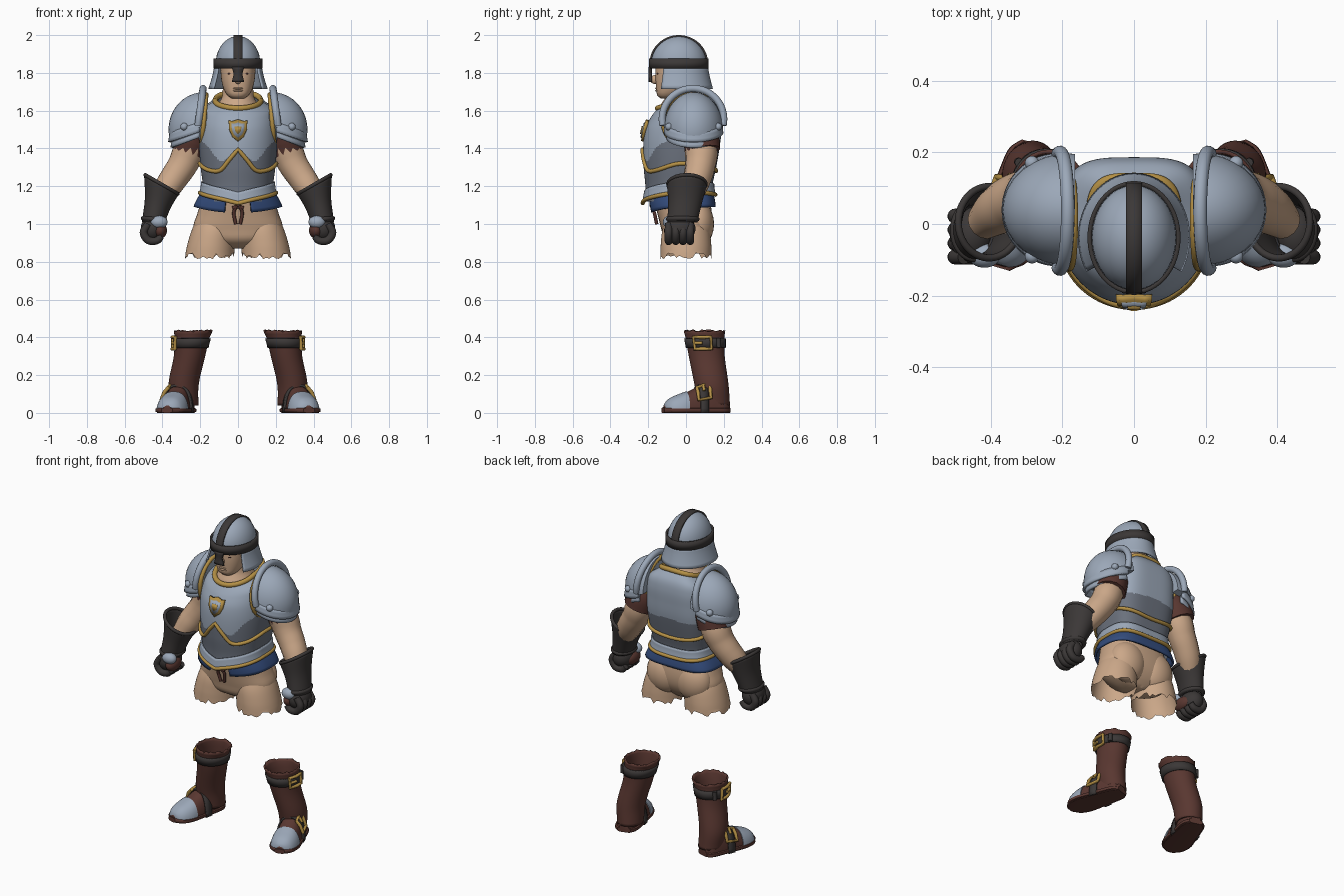
import bpy, bmesh, random
from math import sin, cos, pi, radians, copysign
from mathutils import Vector, Matrix

random.seed(4)
if "Cube" in bpy.data.objects:
    bpy.data.objects.remove(bpy.data.objects["Cube"])


def material(name, rgb):
    m = bpy.data.materials.new(name)
    m.use_nodes = True
    m.diffuse_color = (*rgb, 1)
    m.node_tree.nodes["Principled BSDF"].inputs["Base Color"].default_value = (*rgb, 1)
    return m


STEEL = material("steel", (.33, .39, .48))
DARK = material("shaded_steel", (.15, .17, .21))
GOLD = material("gold", (.46, .28, .06))
SKIN = material("skin", (.60, .39, .25))
BLUE = material("blue_cloth", (.035, .075, .21))
BROWN = material("brown_leather", (.10, .038, .030))
BLACK = material("charcoal_leather", (.044, .039, .038))


def finish(name, bm, mat, mirror=False, thick=0, rule=None):
    bmesh.ops.recalc_face_normals(bm, faces=bm.faces)
    if rule:
        for f in bm.faces:
            f.material_index = rule(f.calc_center_median())
    me = bpy.data.meshes.new(name)
    bm.to_mesh(me)
    bm.free()
    for m in (mat if isinstance(mat, list) else [mat]):
        me.materials.append(m)
    me.shade_smooth()
    me.set_sharp_from_angle(angle=radians(42))
    ob = bpy.data.objects.new(name, me)
    bpy.context.scene.collection.objects.link(ob)
    if thick:
        mod = ob.modifiers.new("thickness", 'SOLIDIFY')
        mod.thickness, mod.offset = thick, 0
    if mirror:
        ob.modifiers.new("mirror", 'MIRROR')


def interp(rows, t):
    """Smooth interpolation of table rows whose first column is the parameter."""
    t = min(max(t, rows[0][0]), rows[-1][0])
    i = next((k for k in range(len(rows) - 1) if t <= rows[k + 1][0]), len(rows) - 2)
    a, b = rows[i], rows[i + 1]
    p, q = rows[max(i - 1, 0)], rows[min(i + 2, len(rows) - 1)]
    h = b[0] - a[0]
    s = (t - a[0]) / h
    out = []
    for k in range(1, len(a)):
        m0 = (b[k] - p[k]) / (b[0] - p[0]) * h
        m1 = (q[k] - a[k]) / (q[0] - a[0]) * h
        out.append((2*s**3 - 3*s*s + 1) * a[k] + (s**3 - 2*s*s + s) * m0
                   + (3*s*s - 2*s**3) * b[k] + (s**3 - s*s) * m1)
    return out


def grid(name, fn, nu, nv, mat, wrap=True, caps=False, **kw):
    """Surface through fn(u, v), u and v from 0 to 1; wrap joins the u ends."""
    bm = bmesh.new()
    n = nu if wrap else nu + 1
    rows = [[bm.verts.new(fn(i / nu, j / nv)) for i in range(n)] for j in range(nv + 1)]
    for a, b in zip(rows, rows[1:]):
        for i in range(nu):
            k = (i + 1) % n
            bm.faces.new((a[i], a[k], b[k], b[i]))
    if caps:
        bm.faces.new(rows[0])
        bm.faces.new(rows[-1])
    finish(name, bm, mat, **kw)


def ball(name, c, r, mat, clips=(), **kw):
    bm = bmesh.new()
    bmesh.ops.create_uvsphere(bm, u_segments=32, v_segments=20, radius=1,
                              matrix=Matrix.Translation(c) @ Matrix.Diagonal((*r, 1)))
    for co, no in clips:
        bmesh.ops.bisect_plane(bm, geom=bm.verts[:] + bm.edges[:] + bm.faces[:],
                               plane_co=co, plane_no=no, clear_outer=True)
        bmesh.ops.holes_fill(bm, edges=bm.edges[:])
    finish(name, bm, mat, **kw)


def tube(name, pts, r, mat, cyclic=False, mirror=False):
    """Round bar along points; r is one radius or one per point."""
    rs = r if isinstance(r, list) else [r] * len(pts)
    rows = [(i, *p, q) for i, (p, q) in enumerate(zip(pts, rs))]
    if not cyclic:
        n = (len(rows) - 1) * 8
        rows = [(i, *interp(rows, i / 8)) for i in range(n + 1)]
    cu = bpy.data.curves.new(name, 'CURVE')
    cu.dimensions, cu.bevel_depth, cu.bevel_resolution = '3D', 1, 5
    cu.use_fill_caps = True
    sp = cu.splines.new('POLY')
    sp.points.add(len(rows) - 1)
    sp.use_cyclic_u = cyclic
    for p, row in zip(sp.points, rows):
        p.co, p.radius = (*row[1:4], 1), row[4]
    tmp = bpy.data.objects.new(name + "_path", cu)
    bm = bmesh.new()
    me = bpy.data.meshes.new_from_object(tmp)
    bm.from_mesh(me)
    bpy.data.objects.remove(tmp)
    bpy.data.meshes.remove(me)
    finish(name, bm, mat, mirror=mirror)


def surf(rows, ang, z, off=0, nf=2.0, nb=3.5):
    """Point on a body built of rows (z, half width, front, back, tilt); angle 0 is front."""
    a, yf, yb, tilt = interp(rows, z)
    s, c = sin(ang), cos(ang)
    e = 2 / (nf if c > 0 else nb)
    sx, sc = copysign(abs(s) ** e, s), copysign(abs(c) ** e, c)
    return Vector(((a + off) * sx, (yf + yb) / 2 - ((yb - yf) / 2 + off) * sc, z - tilt * c))


def around(table, ang):
    d = abs((ang + pi) % (2 * pi) - pi)
    return interp(table, d * 180 / pi)[0]


# Breastplate, coloured by height around the body
TORSO = [(1.12, .192, -.215, .145, 0), (1.20, .186, -.215, .14, 0), (1.30, .198, -.224, .16, 0),
         (1.42, .207, -.226, .18, 0), (1.50, .205, -.216, .185, 0), (1.57, .198, -.192, .185, .015),
         (1.615, .18, -.172, .17, .03), (1.655, .115, -.148, .125, .04)]
TRIM = [(0, 1.395), (12, 1.345), (28, 1.285), (50, 1.285), (90, 1.32), (135, 1.30), (180, 1.28)]
SHADE = [(0, 1.39), (25, 1.335), (50, 1.41), (90, 1.46), (135, 1.40), (180, 1.41)]
HEM = [(0, 1.11), (30, 1.135), (90, 1.165), (180, 1.155)]


def shaded(c):
    d = Vector((c.x / .205, -(c.y + .02) / .2)).normalized()
    return int(c.z < around(SHADE, abs(Vector((0, 1)).angle_signed(d))))


def chest(ang, z, off=0):
    return surf(TORSO, ang, z, off)


def loop(fn, n=96):
    return [fn(2 * pi * i / n) for i in range(n)]


grid("breastplate", lambda u, v: chest(2*pi*u, 1.12 + .535*v), 120, 80, [STEEL, DARK], rule=shaded)
tube("chest_trim", loop(lambda a: chest(a, around(TRIM, a), .003)), .011, GOLD, cyclic=True)
tube("collar", loop(lambda a: chest(a, 1.652)), .015, GOLD, cyclic=True)
grid("waist_plate", lambda u, v: chest(2*pi*u, around(HEM, 2*pi*u) + .058*v, .013 - .009*v),
     96, 4, STEEL, thick=.008)
tube("waist_trim", loop(lambda a: chest(a, around(HEM, a), .014)), .011, GOLD, cyclic=True)
tube("armhole_trim", loop(lambda a: (.181 - .012*sin(a), .01 + .13*cos(a), 1.545 + .14*sin(a)), 48),
     .013, GOLD, cyclic=True, mirror=True)


# Shield badge on the chest
def badge(name, k, off, mat):
    half = [(0, .055), (.03, .045), (.05, .05), (.046, 0), (.03, -.035), (0, -.06)]
    bm = bmesh.new()
    outline = half + [(-x, z) for x, z in half[-2:0:-1]]
    bm.faces.new([bm.verts.new((x * k, chest(0, 1.497 + z * k).y - off, 1.497 + z * k))
                  for x, z in outline])
    finish(name, bm, mat, thick=.018)


badge("badge_rim", 1, .004, GOLD)
badge("badge_field", .7, .009, STEEL)
badge("badge_boss", .36, .014, GOLD)

# Blue cloth skirt, open at the front
CLOTH = [(1.06, .238, -.185, .152, 0), (1.11, .222, -.195, .15, 0), (1.18, .182, -.20, .135, 0)]


def cloth(u, v):
    ang = radians(17 + 326*u)
    low = 1.06 + .03 * sin(ang)**2 if cos(ang) > 0 else 1.09
    return surf(CLOTH, ang, 1.18 + (low - 1.18) * v)


grid("cloth_skirt", cloth, 80, 6, BLUE, wrap=False, thick=.012)

# Hips and ragged thighs
HIPS = [(.87, .07, -.05, .06, 0), (.91, .18, -.11, .10, 0), (.97, .235, -.13, .13, 0),
        (1.05, .217, -.15, .137, 0), (1.17, .175, -.18, .12, 0)]
grid("hips", lambda u, v: surf(HIPS, 2*pi*u, .87 + .30*v, 0, 2.3, 2.5), 48, 20, SKIN, caps=True)
ball("buttock", (.10, .062, 1.0), (.115, .086, .125), SKIN, mirror=True)
THIGH = [(0, .15, .13, .135, .835), (.4, .142, .124, .133, .90), (.75, .128, .112, .122, .98),
         (1, .115, .085, .09, 1.06)]


def thigh(u, v):
    cx, rx, ry, z = interp(THIGH, v)
    if v == 0:
        z += random.uniform(-.022, .014)
    return (cx + rx * sin(2*pi*u), -ry * cos(2*pi*u), z)


grid("thigh", thigh, 48, 12, SKIN, mirror=True)
tube("lace", [(.005, -.185, 1.10), (.022, -.168, 1.06), (.012, -.155, 1.0)], .009, BROWN, mirror=True)
tube("lace_knot", [(-.03, -.175, 1.085), (0, -.18, 1.092), (.03, -.175, 1.085)], .009, BROWN)

# Neck, head and face
NECK = [(1.56, .15, -.15, .13, 0), (1.63, .11, -.135, .10, 0), (1.67, .085, -.11, .06, 0),
        (1.76, .08, -.10, .05, 0)]
HEAD = [(1.665, .035, -.135, -.06, 0), (1.68, .055, -.152, -.03, 0), (1.72, .078, -.158, .03, 0),
        (1.78, .09, -.162, .06, 0), (1.88, .095, -.16, .08, 0)]
grid("neck", lambda u, v: surf(NECK, 2*pi*u, 1.56 + .2*v, 0, 2, 2), 40, 10, SKIN, caps=True)
grid("head", lambda u, v: surf(HEAD, 2*pi*u, 1.665 + .215*v, 0, 2.4, 2.2), 40, 14, SKIN, caps=True)
ball("nose", (0, -.165, 1.765), (.018, .024, .024), SKIN)
for name, z in (("upper_lip", 1.718), ("lower_lip", 1.706)):
    ball(name, (0, -.154, z), (.026, .009, .006), SKIN)
ball("eye", (.04, -.147, 1.795), (.015, .008, .006), BROWN, mirror=True)


# Helmet
def helm(rx, ry, ang, z):
    return (rx * sin(ang), -.038 - ry * cos(ang), z)


ball("helmet_dome", (0, -.038, 1.85), (.118, .147, .145), STEEL, [((0, 0, 1.845), (0, 0, -1))])
grid("helmet_band", lambda u, v: helm(.124, .152, 2*pi*u, 1.822 + .053*v), 64, 1, BLACK, thick=.012)
grid("helmet_crest", lambda u, v: (.046*u - .023, -.038 - .15*cos(pi*v), 1.85 + .145*sin(pi*v)),
     2, 32, BLACK, wrap=False, thick=.010)
grid("nose_guard", lambda u, v: ((u - .5) * (.042 + .022*abs(2*v - 1)), -.193 + .012*abs(u - .5),
     1.752 + .08*v), 2, 6, BLACK, wrap=False, thick=.012)
grid("helmet_skirt", lambda u, v: helm(.122 + .030*v**1.3, .15 + .026*v**1.3,
     radians(58 + 244*u), 1.83 - .115*v), 48, 6, STEEL, wrap=False, thick=.010)

# Shoulder armour
ball("shoulder_dome", (.18, .04, 1.50), (.188, .158, .198), STEEL,
     [((.165, 0, 0), (-1, 0, 0)), ((.19, 0, 1.515), (-.28, 0, -1))], mirror=True)
tube("shoulder_flange", [(.207 - .022*sin(a), .037 + .163*cos(a), 1.555 + .162*sin(a))
     for a in (radians(d) for d in range(-12, 193, 12))], .019, STEEL, mirror=True)


def lame(name, r, ry, z, h):
    def point(u, v):
        a = radians(190*u - 95)
        return (.215 + (r + .008*v) * cos(a), .04 + (ry + .006*v) * sin(a), z - h*v - .05*cos(a))
    grid(name, point, 32, 3, STEEL, wrap=False, thick=.014, mirror=True)


lame("upper_lame", .140, .145, 1.535, .052)
lame("lower_lame", .128, .132, 1.50, .046)
for name, y in (("front_rivet", -.09), ("back_rivet", .17)):
    ball(name, (.285, y, 1.515), (.02, .02, .02), STEEL, mirror=True)

# Sleeves and bare arms
tube("sleeve", [(.19, .04, 1.53), (.235, .075, 1.46), (.260, .09, 1.385)], [.085, .099, .094],
     BROWN, mirror=True)
tube("arm", [(.22, .06, 1.48), (.262, .08, 1.38), (.295, .075, 1.31), (.335, .062, 1.25),
             (.375, .04, 1.19), (.42, .005, 1.11)], [.08, .086, .080, .076, .07, .05], SKIN, mirror=True)

# Gauntlets
CUFF = [(0, .448, -.02, .055, .074, 1.01), (.5, .425, -.005, .062, .083, 1.11),
        (1, .405, .005, .086, .10, 1.21)]


def cuff(u, v, off=0):
    cx, cy, rx, ry, z = interp(CUFF, v)
    s = sin(2*pi*u)
    return (cx + (rx + off)*s, cy - (ry + off)*cos(2*pi*u), z + .05*v*s)


grid("gauntlet_cuff", cuff, 40, 12, BLACK, thick=.012, mirror=True)
tube("cuff_rim", loop(lambda a: cuff(a / (2*pi), 1), 40), .010, BLACK, cyclic=True, mirror=True)
tube("wrist_band", loop(lambda a: cuff(a / (2*pi), .08, .002), 40), .012, BLACK, cyclic=True, mirror=True)
ball("fist", (.453, -.03, .975), (.062, .08, .07), BLACK, mirror=True)
ball("palm", (.412, -.055, .965), (.036, .062, .042), BROWN, mirror=True)
for i in range(4):
    y = -.092 + .038 * i
    tube(f"finger_{i + 1}", [(.475, y, 1.0), (.50, y, .955), (.475, y, .914), (.43, y, .912),
                             (.405, y, .935)], [.02, .021, .021, .02, .017], BLACK, mirror=True)
ball("thumb_plate", (.418, -.088, 1.01), (.045, .034, .034), STEEL, mirror=True)

# Boot shafts with upper straps
SHAFT = [(.04, .283, .15, .068, .078), (.15, .288, .135, .075, .085), (.30, .257, .11, .078, .09),
         (.40, .243, .10, .088, .098), (.44, .236, .098, .10, .106)]


def shaft(ang, z, off=0, jag=0):
    cx, cy, rx, ry = interp(SHAFT, z)
    return Vector((cx + (rx + off)*sin(ang), cy - (ry + off)*cos(ang), z + jag))


grid("boot_shaft", lambda u, v: shaft(2*pi*u, .04 + .395*v, 0,
     random.uniform(-.007, .005) if v == 1 else 0), 40, 24, BROWN, thick=.010, mirror=True)
grid("boot_strap", lambda u, v: shaft(2*pi*u, .345 + .05*v, .007), 40, 2, BLACK, thick=.012, mirror=True)
tube("boot_buckle", [shaft(radians(82 + 24*i), .37 + .031*j, .017)
     for i, j in ((-1, -1), (0, -1), (1, -1), (1, 1), (0, 1), (-1, 1))], .010, GOLD,
     cyclic=True, mirror=True)
tube("boot_buckle_pin", [shaft(radians(82 + d), .37, .018) for d in (-25, -12, 0)], .008, GOLD, mirror=True)
tube("strap_loop", [shaft(radians(130), z, .014) for z in (.345, .37, .395)], .012, BLACK, mirror=True)

# Feet: sections from heel to toe
FOOT = [(0, .03, .07), (.03, .056, .11), (.09, .066, .15), (.15, .07, .148), (.21, .076, .118),
        (.27, .078, .095), (.32, .064, .074), (.345, .042, .052), (.355, .02, .036)]


def foot(t, ang, off=0, low=0):
    w, h = interp(FOOT, t)
    side = (w + off) * copysign(abs(cos(ang)) ** .8, cos(ang))
    z = low + low * copysign(abs(sin(ang)) ** .4, sin(ang)) if low else (h + off) * abs(sin(ang)) ** .9
    return (.275 + .28*t + .96*side, .225 - .96*t + .28*side, z)


grid("boot_foot", lambda u, v: foot(.355*v, pi*u), 24, 28, BROWN, wrap=False, caps=True, mirror=True)
grid("boot_sole", lambda u, v: foot(.362*v, 2*pi*u, .010, .014), 24, 28, BROWN, caps=True, mirror=True)
grid("toe_cap", lambda u, v: foot(.235 + .118*v, .12 + (pi - .24)*u, .005), 24, 14, STEEL,
     wrap=False, caps=True, mirror=True)
grid("ankle_strap", lambda u, v: foot(.130 + .045*v, pi*u, .006), 24, 2, BLACK, wrap=False,
     thick=.010, mirror=True)
tube("ankle_buckle", [foot(.153 + .034*i, radians(46 + 20*j), .015)
     for i, j in ((-1, -1), (1, -1), (1, 0), (1, 1), (-1, 1), (-1, 0))], .010, GOLD,
     cyclic=True, mirror=True)
tube("ankle_buckle_pin", [foot(.153, radians(d), .015) for d in (66, 55, 44)], .008, GOLD, mirror=True)
